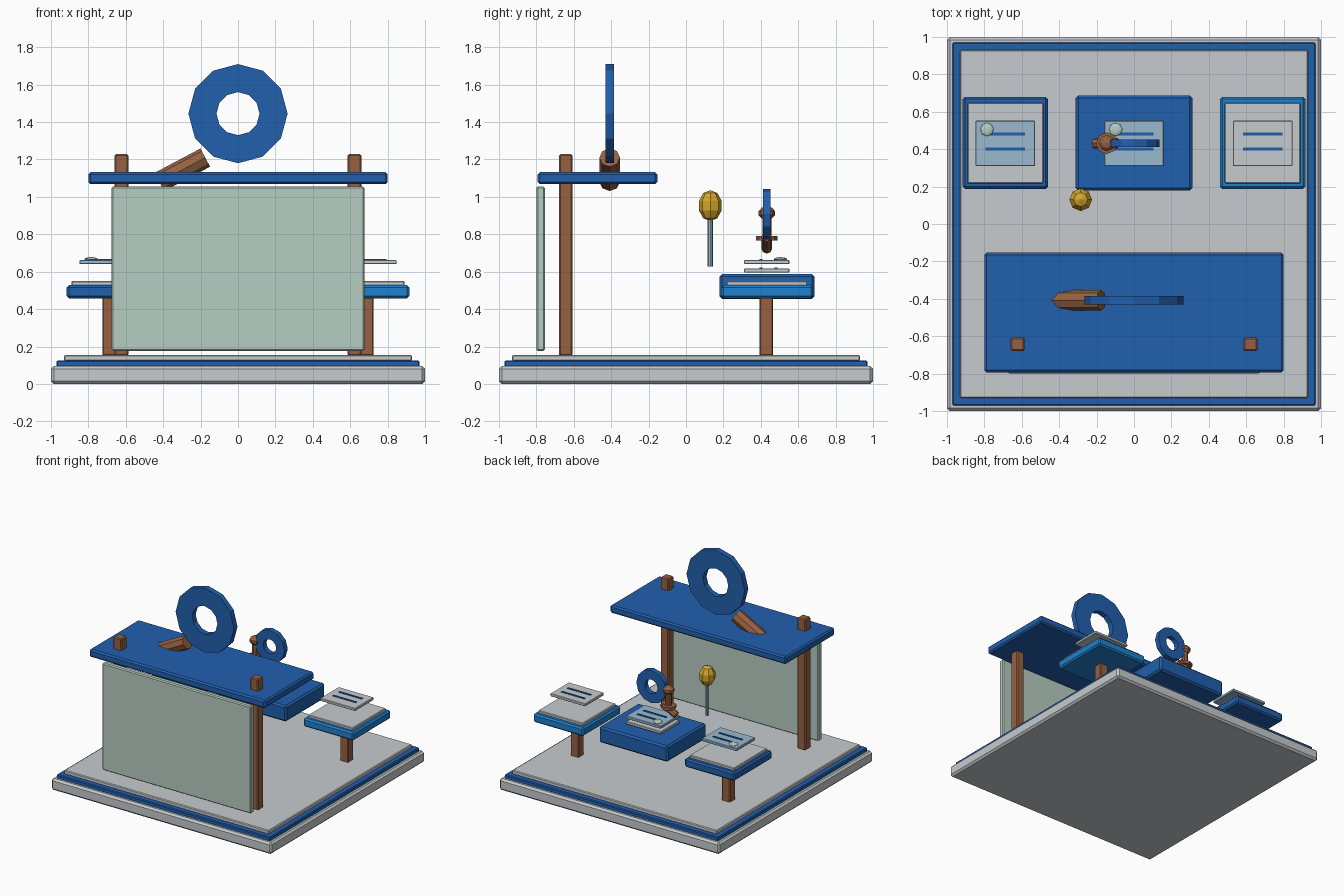
import bpy, bmesh, math
from mathutils import Vector

if "Cube" in bpy.data.objects:
    bpy.data.objects.remove(bpy.data.objects["Cube"])


def mat(name, rgb):
    m = bpy.data.materials.new(name)
    m.diffuse_color = (*rgb, 1)
    m.use_nodes = True
    m.node_tree.nodes["Principled BSDF"].inputs["Base Color"].default_value = m.diffuse_color
    return m


GREY = mat("light_grey", (0.57, 0.60, 0.62))
BLUE = mat("deep_blue", (0.015, 0.115, 0.42))
BRIGHT = mat("bright_blue", (0.014, 0.22, 0.62))
BROWN = mat("wood_brown", (0.31, 0.12, 0.053))
GREEN = mat("pale_green", (0.47, 0.61, 0.54))
PALE = mat("pale_blue", (0.32, 0.49, 0.63))
GOLD = mat("gold", (0.66, 0.39, 0.025))


def finish(name, bm, material):
    bmesh.ops.recalc_face_normals(bm, faces=bm.faces)
    me = bpy.data.meshes.new(name)
    bm.to_mesh(me)
    bm.free()
    me.materials.append(material)
    ob = bpy.data.objects.new(name, me)
    bpy.context.collection.objects.link(ob)
    return ob


def box(name, x, y, z, material, bevel=0.0):
    """Box from (min, max) ranges, with optional chamfer."""
    bm = bmesh.new()
    bmesh.ops.create_cube(bm, size=1)
    for v in bm.verts:
        v.co = Vector([r[0] if c < 0 else r[1] for c, r in zip(v.co, (x, y, z))])
    ob = finish(name, bm, material)
    if bevel:
        mod = ob.modifiers.new("bevel", 'BEVEL')
        mod.width = bevel
        mod.segments = 1
    return ob


def rod(name, a, b, r, material, sides=8):
    a, b = Vector(a), Vector(b)
    bm = bmesh.new()
    bmesh.ops.create_cone(bm, cap_ends=True, segments=sides, radius1=r,
                          radius2=r, depth=(b - a).length)
    ob = finish(name, bm, material)
    ob.location = (a + b) / 2
    ob.rotation_mode = 'QUATERNION'
    ob.rotation_quaternion = (b - a).to_track_quat('Z', 'Y')
    return ob


def ball(name, loc, scale, material, seg=8, rings=5):
    bm = bmesh.new()
    bmesh.ops.create_uvsphere(bm, u_segments=seg, v_segments=rings, radius=1)
    ob = finish(name, bm, material)
    ob.location, ob.scale = loc, scale
    return ob


def ring(name, c, r_out, r_in, depth, material, n=12):
    """Flat faceted ring facing the front."""
    bm = bmesh.new()
    loops = []
    for i in range(n):
        t = 2 * math.pi * i / n
        loops.append([bm.verts.new((c[0] + r * math.cos(t), c[1] + s * depth / 2,
                                    c[2] + r * math.sin(t)))
                      for r, s in ((r_out, -1), (r_out, 1), (r_in, 1), (r_in, -1))])
    for i in range(n):
        p, q = loops[i], loops[(i + 1) % n]
        for k in range(4):
            j = (k + 1) % 4
            bm.faces.new((p[k], p[j], q[j], q[k]))
    return finish(name, bm, material)


def magnifier(name, c, s):
    """Ring with a slanted handle, s = overall scale."""
    ring(name + "_ring", c, 0.265 * s, 0.115 * s, 0.046 * max(s, 0.9), BLUE)
    rod(name + "_handle", (c[0] - 0.42 * s, c[1], c[2] - 0.365 * s),
        (c[0] - 0.175 * s, c[1], c[2] - 0.235 * s), 0.055 * s, BROWN)


def card(name, x, z, material, sticker):
    """Floating card with two printed lines and an optional seal."""
    box(name, (x - 0.16, x + 0.16), (0.31, 0.553), (z, z + 0.023), material, 0.004)
    for i, y in enumerate((0.402, 0.48)):
        box(f"{name}_line_{i}", (x - 0.105, x + 0.105), (y - 0.008, y + 0.008),
            (z + 0.021, z + 0.028), BLUE)
    if sticker:
        ball(name + "_seal", (x - 0.098, 0.505, z + 0.027), (0.036, 0.036, 0.011),
             GREEN, 8, 6)


# Stepped floor
box("base_slab", (-1, 1), (-1, 1), (0, 0.095), GREY, 0.015)
box("base_trim", (-0.97, 0.97), (-0.97, 0.97), (0.09, 0.125), BLUE, 0.006)
box("floor", (-0.93, 0.93), (-0.93, 0.93), (0.122, 0.155), GREY, 0.006)

# Booth: front panel, posts, roof
box("front_panel", (-0.675, 0.675), (-0.80, -0.755), (0.175, 1.055), GREEN, 0.008)
for s in (-1, 1):
    x = 0.622 * s
    box("roof_post", (x - 0.037, x + 0.037), (-0.68, -0.607), (0.15, 1.228), BROWN, 0.008)
box("roof", (-0.8, 0.8), (-0.793, -0.153), (1.068, 1.132), BLUE, 0.012)

# Large magnifier through the roof
magnifier("large_magnifier", (0, -0.408, 1.445), 1.0)

# Side tables with tops and cards
for side, s, m, cm in (("left", -1, BLUE, PALE), ("right", 1, BRIGHT, GREY)):
    x = 0.688 * s
    box(side + "_table_leg", (x - 0.037, x + 0.037), (0.392, 0.466), (0.15, 0.47), BROWN, 0.006)
    box(side + "_table", (x - 0.228, x + 0.228), (0.188, 0.68), (0.458, 0.528), m, 0.012)
    box(side + "_table_top", (x - 0.203, x + 0.203), (0.217, 0.648), (0.525, 0.55), GREY, 0.005)
    card(side + "_card", x, 0.64, cm, s < 0)

# Central block with two stacked cards
box("centre_block", (-0.312, 0.312), (0.178, 0.688), (0.455, 0.587), BLUE, 0.014)
card("lower_centre_card", 0, 0.595, GREY, False)
card("upper_centre_card", 0, 0.64, PALE, True)

# Small magnifier with the stamp beside it
magnifier("small_magnifier", (0, 0.432, 0.908), 0.51)
rod("stamp_stem", (-0.145, 0.432, 0.76), (-0.145, 0.432, 0.91), 0.024, BROWN)
rod("stamp_collar", (-0.145, 0.432, 0.766), (-0.145, 0.432, 0.79), 0.058, BROWN)
ball("stamp_knob", (-0.145, 0.432, 0.913), (0.046, 0.046, 0.036), BROWN)

# Microphone-like gold bulb on a thin stem
rod("bulb_stem", (-0.285, 0.13, 0.627), (-0.285, 0.13, 0.9), 0.014, PALE)
ball("gold_bulb", (-0.285, 0.13, 0.953), (0.064, 0.064, 0.083), GOLD)
